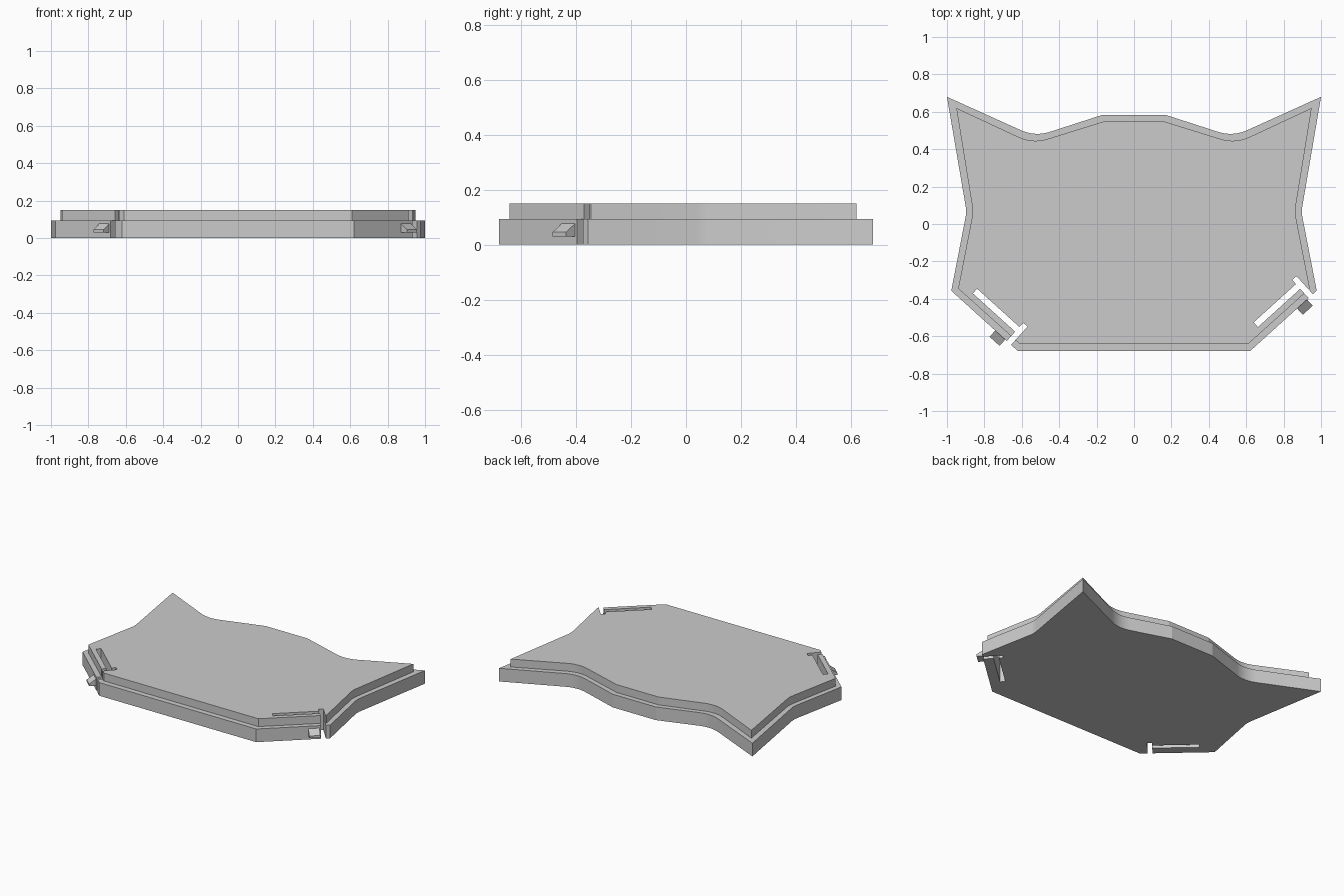
import bpy, bmesh
from mathutils import Vector, Matrix

cube = bpy.data.objects.get("Cube")
if cube:
    bpy.data.objects.remove(cube)

grey = bpy.data.materials.new("plain grey")
grey.use_nodes = True
COLOUR = (0.6, 0.6, 0.6, 1)
grey.diffuse_color = COLOUR
grey.node_tree.nodes["Principled BSDF"].inputs["Base Color"].default_value = COLOUR

BASE_TOP, LID_TOP = 0.094, 0.15


def make_object(name, bm):
    bmesh.ops.recalc_face_normals(bm, faces=bm.faces)
    mesh = bpy.data.meshes.new(name)
    bm.to_mesh(mesh)
    bm.free()
    mesh.materials.append(grey)
    obj = bpy.data.objects.new(name, mesh)
    bpy.context.collection.objects.link(obj)
    return obj


def rounded(before, corner, after, radius, steps):
    """Soft corner: points on a quadratic curve around it."""
    c = Vector(corner)
    a = c + (Vector(before) - c).normalized() * radius
    b = c + (Vector(after) - c).normalized() * radius
    ts = [i / steps for i in range(steps + 1)]
    return [a * (1 - t) ** 2 + c * 2 * t * (1 - t) + b * t * t for t in ts]


def outline(front, side, waist, tip, valley, back, radius):
    """Right half of the outline, mirrored to a closed loop."""
    half = [Vector(front), Vector(side)]
    half += rounded(side, waist, tip, 0.03, 4)
    half += [Vector(tip)]
    half += rounded(tip, valley, back, radius, 10)
    half += [Vector(back)]
    return half + [Vector((-p.x, p.y)) for p in reversed(half)]


# Stepped plate: wide base with a narrower raised lid
outer = outline((0.62, -0.68), (0.977, -0.357), (0.895, 0.065),
                (1, 0.68), (0.529, 0.467), (0.17, 0.583), 0.085)
inner = outline((0.61, -0.642), (0.94, -0.345), (0.86, 0.065),
                (0.95, 0.62), (0.542, 0.43), (0.165, 0.547), 0.085)
bm = bmesh.new()
levels = [(outer, 0), (outer, BASE_TOP), (inner, BASE_TOP), (inner, LID_TOP)]
rings = [[bm.verts.new((p.x, p.y, z)) for p in loop] for loop, z in levels]
for low, high in zip(rings, rings[1:]):
    for i in range(len(low)):
        j = (i + 1) % len(low)
        bm.faces.new((low[i], low[j], high[j], high[i]))
bm.faces.new(rings[0])
bm.faces.new(rings[-1])
plate = make_object("stepped_plate", bm)


def prism(bm, points, offset, frame):
    """Extrude a closed local profile by an offset, then place it."""
    ends = [[bm.verts.new(frame @ (Vector(p) + Vector(o))) for p in points]
            for o in ((0, 0, 0), offset)]
    n = len(points)
    for ring in ends:
        bm.faces.new(ring)
    for i in range(n):
        j = (i + 1) % n
        bm.faces.new((ends[0][i], ends[0][j], ends[1][j], ends[1][i]))


def edge_frame(start, end):
    """Local axes: x along the slanted edge, y inward, z up."""
    x = (Vector(end) - Vector(start)).normalized()
    return Matrix(((x.x, -x.y, 0, start[0]), (x.y, x.x, 0, start[1]),
                   (0, 0, 1, 0), (0, 0, 0, 1)))


# Spring clips: L-shaped slot frees an arm that carries a wedge catch
front, side = outer[0], outer[1]
clips = {"right": (edge_frame((-side.x, side.y), (-front.x, front.y)), 0),
         "left": (edge_frame(front, side), 0.023)}
for name, (frame, shift) in clips.items():
    frame = frame @ Matrix.Translation((shift, 0, 0))
    slot = [(0.095, 0.067), (0.4, 0.067), (0.4, -0.05), (0.431, -0.05),
            (0.431, 0.131), (0.4, 0.131), (0.4, 0.101), (0.095, 0.101)]
    bm = bmesh.new()
    prism(bm, [(u, v, -0.1) for u, v in slot], (0, 0, 0.4), frame)
    cutter = make_object(name + "_slot_cutter", bm)
    cutter.hide_render = True
    mod = plate.modifiers.new(name + " slot", "BOOLEAN")
    mod.operation, mod.solver, mod.object = "DIFFERENCE", "EXACT", cutter
    bpy.context.view_layer.objects.active = plate
    bpy.ops.object.modifier_apply(modifier=mod.name)
    bpy.data.objects.remove(cutter)

    bm = bmesh.new()
    catch = [(0.005, 0.03), (-0.045, 0.03), (-0.045, 0.045), (0.005, 0.08)]
    prism(bm, [(0.317, v, z) for v, z in catch], (0.072, 0, 0), frame)
    make_object(name + "_catch", bm)

# Smooth the curved walls, keep the edges crisp
bpy.ops.object.select_all(action="DESELECT")
plate.select_set(True)
bpy.context.view_layer.objects.active = plate
bpy.ops.object.shade_smooth_by_angle(angle=0.26)
